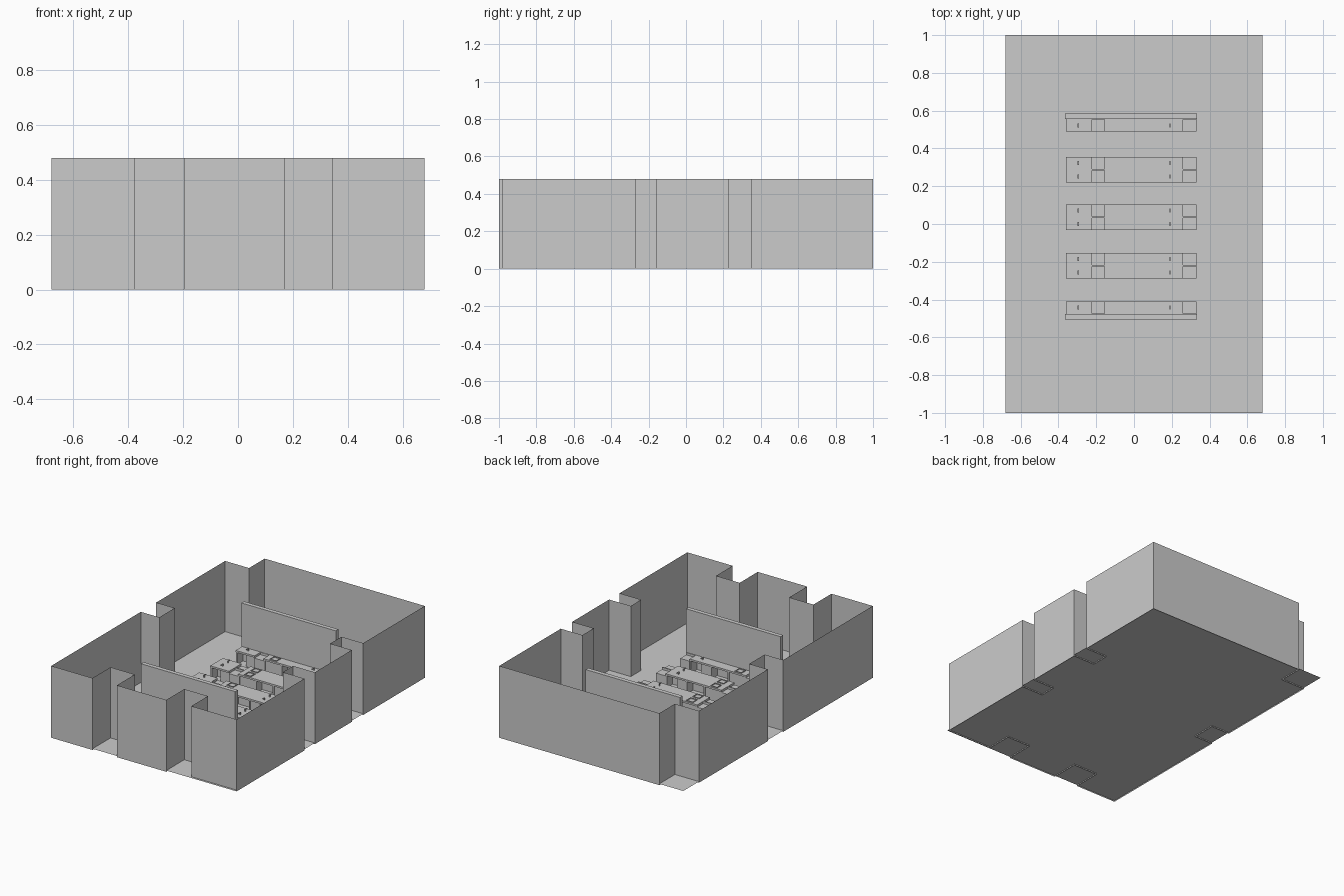
import bpy, bmesh

if "Cube" in bpy.data.objects:
    bpy.data.objects.remove(bpy.data.objects["Cube"])

WALL_H = 0.48
FLOOR_Z = 0.008


def box(name, x0, x1, y0, y1, z0, z1):
    bm = bmesh.new()
    bmesh.ops.create_cube(bm, size=1)
    for v in bm.verts:
        v.co = ((x0 + x1) / 2 + v.co.x * (x1 - x0),
                (y0 + y1) / 2 + v.co.y * (y1 - y0),
                (z0 + z1) / 2 + v.co.z * (z1 - z0))
    return finish(name, bm)


def finish(name, bm):
    me = bpy.data.meshes.new(name)
    bm.to_mesh(me)
    bm.free()
    ob = bpy.data.objects.new(name, me)
    bpy.context.collection.objects.link(ob)
    return ob


# floor sheet
bm = bmesh.new()
bm.faces.new([bm.verts.new((x, y, FLOOR_Z)) for x, y in
              ((-.68, -1), (.68, -1), (.68, 1), (-.68, 1))])
finish("floor", bm)

# thin walls following the room outline with its column notches
outline = [
    (-.68, -1), (-.375, -1), (-.375, -.81), (-.195, -.81), (-.195, -1),
    (.17, -1), (.17, -.81), (.345, -.81), (.345, -.985), (.68, -.985),
    (.68, -.27), (.52, -.27), (.52, -.16), (.68, -.16),
    (.68, .23), (.52, .23), (.52, .35), (.68, .35),
    (.68, 1), (-.503, 1), (-.503, .835), (-.68, .835),
    (-.68, .108), (-.543, .108), (-.543, -.055), (-.68, -.055),
]
bm = bmesh.new()
low = [bm.verts.new((x, y, 0)) for x, y in outline]
high = [bm.verts.new((x, y, WALL_H)) for x, y in outline]
for i in range(len(outline)):
    j = (i + 1) % len(outline)
    bm.faces.new((low[i], low[j], high[j], high[i]))
finish("walls", bm)

# tall end partitions
box("front_partition", -.365, .333, -.505, -.477, FLOOR_Z, .39)
box("back_partition", -.365, .333, .557, .585, FLOOR_Z, .39)


def bench(y_back, d):
    """Half bench; d is the direction its open side faces."""
    def part(name, x0, x1, a, b, z0, z1):
        ya, yb = sorted((y_back + d * a, y_back + d * b))
        box(name, x0, x1, ya, yb, z0, z1)

    # worktops and low shelves
    for x0, x1 in ((-.36, -.222), (-.155, .26)):
        part("worktop", x0, x1, 0, .067, .088, .1)
    for x0, x1 in ((-.222, -.155), (.26, .33)):
        part("low_cabinet", x0, x1, 0, .067, FLOOR_Z, .085)
        part("cabinet_back", x0, x1, 0, .004, .085, .1)
    # back board and upright dividers
    part("back_board", -.36, .33, 0, .004, FLOOR_Z, .09)
    for x in (-.36, -.155, -.03, .1, .25):
        part("divider", x, x + .01, .004, .065, FLOOR_Z, .088)
    # drawer units under the worktop
    for x0, x1 in ((-.29, -.222), (-.145, -.03), (.11, .18)):
        part("drawer_unit", x0, x1, .004, .06, FLOOR_Z, .088)
    # raised square basin rim
    for x0, x1, a, b in ((-.116, -.066, .01, .014), (-.116, -.066, .054, .058),
                         (-.116, -.112, .014, .054), (-.07, -.066, .014, .054)):
        part("basin_rim", x0, x1, a, b, .1, .105)
    # small taps
    for x in (-.295, .19):
        part("tap_post", x - .003, x + .003, .025, .031, .1, .116)
        part("tap_spout", x - .003, x + .003, .031, .046, .112, .116)


# benches: single rows against partitions, back-to-back rows between
bench(.557, -1)
bench(-.477, 1)
for yc in (.288, .036, -.221):
    bench(yc, 1)
    bench(yc, -1)
